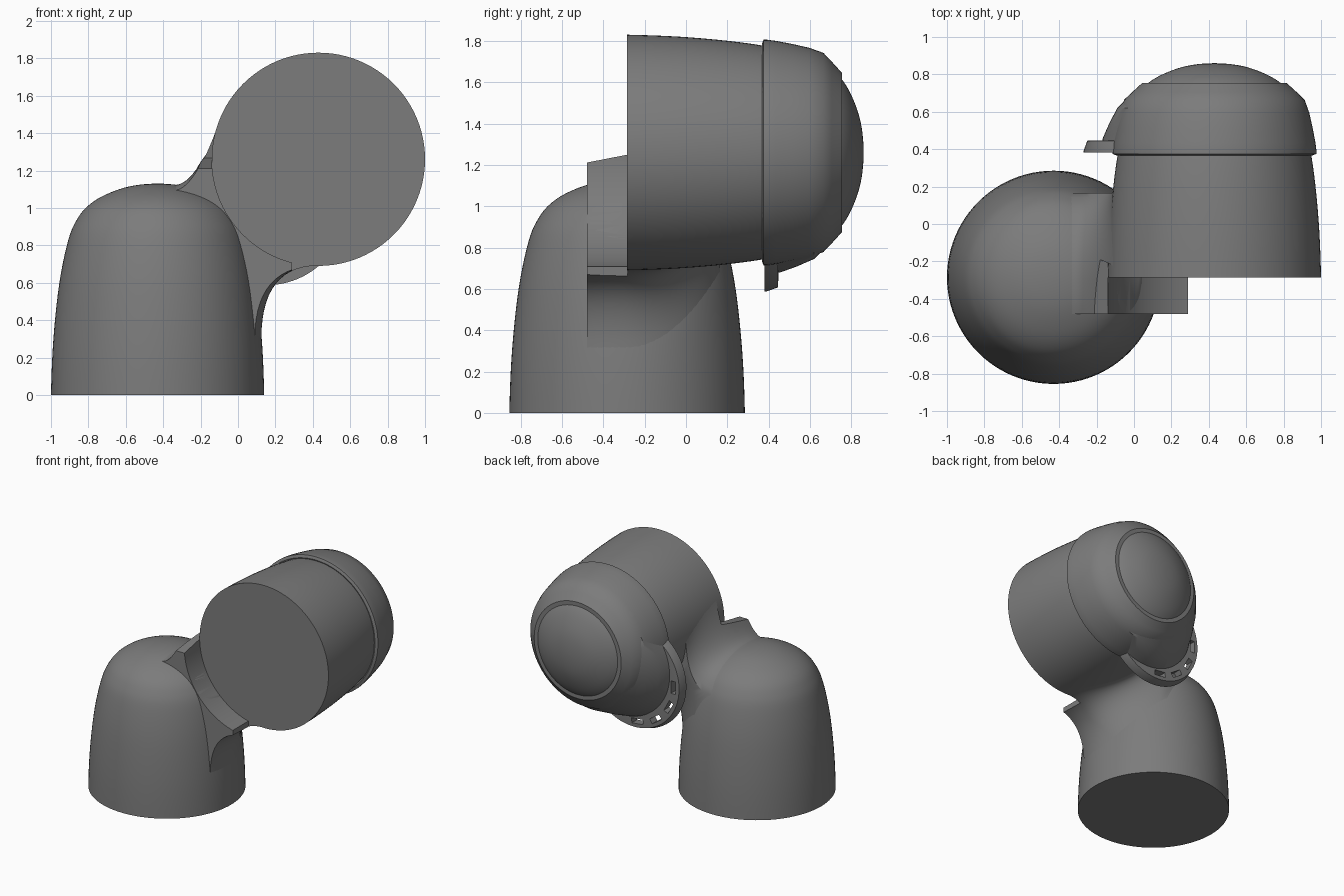
import bpy, bmesh
from math import sin, cos, pi, radians, sqrt
from mathutils import Matrix, Vector

if "Cube" in bpy.data.objects:
    bpy.data.objects.remove(bpy.data.objects["Cube"])

AX, AY = -0.43, -0.285          # upright body axis
BX, BZ = 0.43, 1.26             # horizontal body axis
TO_B = Matrix.Translation((BX, AY, BZ)) @ Matrix.Rotation(-pi / 2, 4, 'X')

GREY = bpy.data.materials.new("dark_grey")
GREY.diffuse_color = (.2, .2, .2, 1)
GREY.use_nodes = True
GREY.node_tree.nodes["Principled BSDF"].inputs["Base Color"].default_value = GREY.diffuse_color

# Domed body profile: (radius, height)
KEYS = [(.57, 0), (.557, .3), (.525, .6), (.477, .83), (.43, .94), (.37, 1.013),
        (.28, 1.07), (.15, 1.115), (0, 1.13)]


def spline(keys, n=5):
    pts = [Vector(k) for k in [(.57, -.3)] + keys + [(-.15, 1.115)]]
    out = []
    for a, b, c, d in zip(pts, pts[1:], pts[2:], pts[3:]):
        for i in range(n):
            t = i / n
            out.append(.5 * (2 * b + (c - a) * t + (2 * a - 5 * b + 4 * c - d) * t ** 2
                             + (3 * b - a - 3 * c + d) * t ** 3))
    out.append(Vector(keys[-1]))
    return [(p.x, p.y) for p in out]


PROFILE = spline(KEYS)


def radius_at(h):
    for (r0, h0), (r1, h1) in zip(PROFILE, PROFILE[1:]):
        if h0 <= h <= h1:
            return r0 + (r1 - r0) * (h - h0) / (h1 - h0)
    return .57 if h < 0 else 0


def height_at(r):
    for (r0, h0), (r1, h1) in zip(PROFILE, PROFILE[1:]):
        if r1 <= r <= r0:
            return h0 + (h1 - h0) * (r - r0) / (r1 - r0)
    return 0


def mesh_object(name, bm):
    bmesh.ops.recalc_face_normals(bm, faces=bm.faces)
    me = bpy.data.meshes.new(name)
    bm.to_mesh(me)
    bm.free()
    me.materials.append(GREY)
    ob = bpy.data.objects.new(name, me)
    bpy.context.collection.objects.link(ob)
    return ob


def box(name, matrix):
    bm = bmesh.new()
    bmesh.ops.create_cube(bm, size=1, matrix=matrix)
    return mesh_object(name, bm)


def loft(name, loops, matrix=Matrix(), wrap=False):
    bm = bmesh.new()
    rings = [[bm.verts.new(matrix @ Vector(p)) for p in loop] for loop in loops]
    n = len(rings[0])
    for a, b in zip(rings, rings[1:] + (rings[:1] if wrap else [])):
        for i in range(n):
            bm.faces.new((a[i], a[(i + 1) % n], b[(i + 1) % n], b[i]))
    if not wrap:
        bm.faces.new(rings[0])
        bm.faces.new(rings[-1])
    bmesh.ops.remove_doubles(bm, verts=bm.verts, dist=1e-5)
    return mesh_object(name, bm)


def circle(r, h, cx=0, cy=0, n=96):
    return [(cx + r * cos(2 * pi * i / n), cy + r * sin(2 * pi * i / n), h) for i in range(n)]


def revolve(name, profile, matrix, wrap=False):
    return loft(name, [circle(r, h) for r, h in profile], matrix, wrap)


def cut(ob, cutter):
    m = ob.modifiers.new("cut", 'BOOLEAN')
    m.operation, m.object, m.solver = 'DIFFERENCE', cutter, 'EXACT'
    bpy.context.view_layer.objects.active = ob
    bpy.ops.object.modifier_apply(modifier=m.name)
    bpy.data.objects.remove(cutter)


# Two domed bodies
tip = [(max(r, .004), h) for r, h in PROFILE]
upright = revolve("upright_body", tip, Matrix.Translation((AX, AY, 0)))
horizontal = revolve("horizontal_body", [(r, h * 1.013) for r, h in tip], TO_B)


# Blending web: slices along y with a fillet above and below the joint
def curve(p, c, q, n=14):
    return [((1 - t) ** 2 * p[0] + 2 * t * (1 - t) * c[0] + t * t * q[0],
             (1 - t) ** 2 * p[1] + 2 * t * (1 - t) * c[1] + t * t * q[1])
            for t in (i / n for i in range(n + 1))]


slices = []
for k in range(29):
    d = -.195 + .645 * k / 28
    s = (max(d, 0) / .45) ** 2
    R = radius_at(max(d, 0)) - .001
    z0, th = .3 + .38 * s, radians(-90 - 45 * s)
    x0 = AX + sqrt(radius_at(z0) ** 2 - d * d) - .002
    low = curve((x0, z0), (x0, BZ + (R - (x0 - BX) * cos(th)) / sin(th)),
                (BX + R * cos(th), BZ + R * sin(th)))
    th = radians(160 + 18 * s)
    x1 = -.34
    z1 = height_at(sqrt((x1 - AX) ** 2 + d * d)) - .002
    up = curve((x1, z1), (BX + (R - (z1 - BZ) * sin(th)) / cos(th), z1),
               (BX + R * cos(th), BZ + R * sin(th)))
    slices.append([(x, AY + d, z) for x, z in low + up[::-1]])
web = loft("joint_web", slices)

# Clear the front of the disc face and trim the thin ends of the web
for ob in (upright, web):
    cut(ob, revolve("front_cutter", [(.57, -.8), (.57, .002)], TO_B))
cut(web, box("top_trim", Matrix.Translation((0, AY - .198, 1.72)) @ Matrix.Rotation(radians(11), 4, 'X')
             @ Matrix.Diagonal((2, .4, 1, 1))))
cut(web, box("side_trim", Matrix.Translation((.79, AY - .198, .7)) @ Matrix.Diagonal((1, .4, 1, 1))))

# End cap: hollow ring around the horizontal body's dome
cap = revolve("end_cap", [(.50, .66), (.525, .652), (.546, .66), (.546, .675), (.54, .72),
                          (.525, .80), (.507, .88), (.482, .95), (.44, .99), (.385, 1.04),
                          (.352, 1.04), (.34, 1.02), (.42, .90), (.49, .70)], TO_B, True)

# Cap bulge leading to a slotted tongue at the lower left
TURN = TO_B @ Matrix.Rotation(radians(-222), 4, 'Z')
bulge = loft("cap_bulge", [circle(q, h, off) for off, q, h in
                           [(.24, .42, .668), (.24, .42, .74), (.16, .445, .82),
                            (.06, .475, .905), (0, .385, 1.037)]], TURN)
tongue = loft("cap_tongue", [circle(q, h, .37) for q, h in
                             [(.425, .666), (.425, .675), (.405, .73), (.36, .732)]], TURN)
for a in (-42, -14, 14, 42):
    cut(tongue, box("slot_cutter", TURN @ Matrix.Translation((.37, 0, .7))
                    @ Matrix.Rotation(radians(a), 4, 'Z') @ Matrix.Translation((.355, 0, 0))
                    @ Matrix.Diagonal((.04, .1, .3, 1))))

for ob in (upright, horizontal, web, cap, bulge, tongue):
    bpy.ops.object.select_all(action='DESELECT')
    ob.select_set(True)
    bpy.context.view_layer.objects.active = ob
    bpy.ops.object.shade_smooth_by_angle(angle=radians(30))
